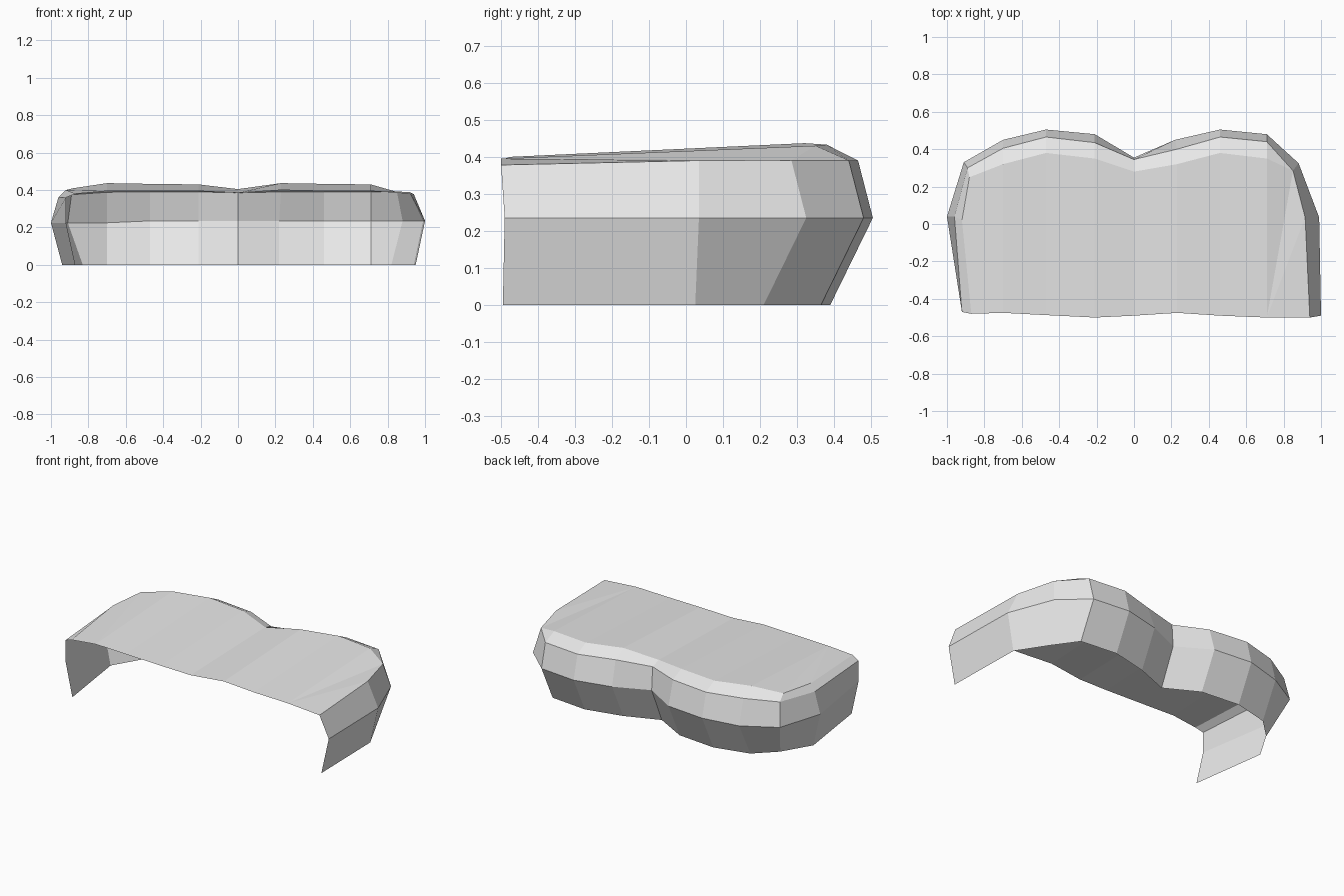
import bpy
import bmesh

if "Cube" in bpy.data.objects:
    bpy.data.objects.remove(bpy.data.objects["Cube"])

# Plan outlines of the shell, right front -> around the back -> left front
bottom = [(.95, -.495), (.94, .025), (.82, .21), (.71, .365), (.46, .39), (.22, .335),
          (0, .25), (-.21, .365), (-.47, .39), (-.70, .335), (-.83, .21), (-.94, .025), (-.87, -.47)]
middle = [(1, -.49), (.99, .035), (.88, .325), (.71, .48), (.46, .505), (.22, .45),
          (0, .355), (-.21, .48), (-.47, .505), (-.70, .45), (-.91, .33), (-1, .04), (-.92, -.47)]
shoulder = [(.94, -.50), (.915, .035), (.85, .285), (.71, .44), (.46, .465), (.23, .40),
            (0, .345), (-.21, .435), (-.47, .465), (-.70, .405), (-.89, .30), (-.96, .04), (-.92, -.47)]
rim = [(.71, .35), (.46, .38), (.23, .32), (0, .28), (-.21, .35), (-.47, .38),
       (-.70, .32), (-.88, .25), (-.92, .02), (-.87, -.48)]
rim_z = [.43, .433, .437, .405, .43, .433, .437, .41, .40, .38]
shoulder_z = [.378, .39, .39, .39, .39, .39, .385, .39, .39, .388, .375, .362, .36]
front = [(.71, -.50), (.46, -.49), (.23, -.475), (0, -.49), (-.21, -.50), (-.47, -.487), (-.70, -.475)]
front_z = [.395, .395, .40, .385, .395, .395, .395]

bm = bmesh.new()


def row(points, heights):
    return [bm.verts.new((x, y, z)) for (x, y), z in zip(points, heights)]


def strip(low, high):
    """Join two rows of equal length with outward facing panels."""
    for i in range(len(low) - 1):
        corners = []
        for v in (low[i], low[i + 1], high[i + 1], high[i]):
            if v not in corners:
                corners.append(v)
        if len(corners) > 2:
            bm.faces.new(corners)


a = row(bottom, [0] * 13)
b = row(middle, [.235] * 9 + [.225] * 4)
c = row(shoulder, shoulder_z)
# The rim runs into the shoulder on the right hand end
d = c[:3] + row(rim, rim_z)
f = row(front, front_z)

# Walls and bevel
strip(a, b)
strip(b, c)
strip(c, d)

# Top panels, with fanned panels at both ends
strip(d[3:10], f)
for fan, ring in ((f[0], d[0:4]), (f[6], d[9:13])):
    for p, q in zip(ring, ring[1:]):
        bm.faces.new((fan, p, q))

bm.normal_update()
mesh = bpy.data.meshes.new("shell_cover")
bm.to_mesh(mesh)
bm.free()

mat = bpy.data.materials.new("light grey")
mat.diffuse_color = (.8, .8, .8, 1)
mat.use_nodes = True
mat.node_tree.nodes["Principled BSDF"].inputs["Base Color"].default_value = mat.diffuse_color
mesh.materials.append(mat)
obj = bpy.data.objects.new("shell_cover", mesh)
bpy.context.collection.objects.link(obj)
